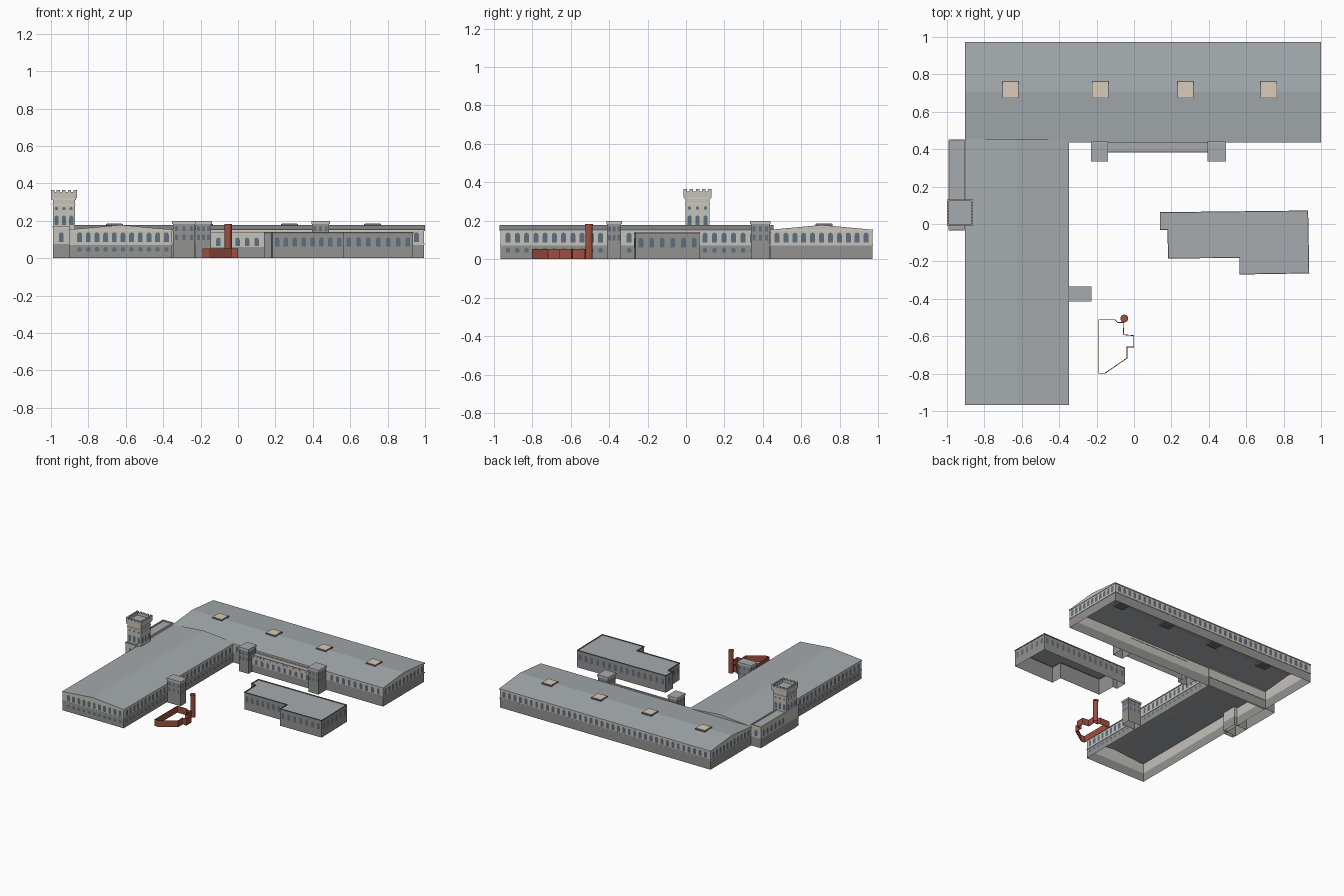
import bpy
from math import cos, sin, pi, hypot
from mathutils import Vector

if "Cube" in bpy.data.objects:
    bpy.data.objects.remove(bpy.data.objects["Cube"])


def material(name, r, g, b):
    m = bpy.data.materials.new(name)
    m.diffuse_color = (r, g, b, 1)
    m.use_nodes = True
    m.node_tree.nodes["Principled BSDF"].inputs["Base Color"].default_value = m.diffuse_color
    return m


BASE = material("grey_masonry", 0.29, 0.29, 0.285)
STONE = material("light_stone", 0.56, 0.54, 0.50)
ROOF = material("roof_metal", 0.38, 0.41, 0.43)
GLASS = material("window_glass", 0.11, 0.16, 0.21)
TRIM = material("dark_trim", 0.16, 0.16, 0.16)
BRICK = material("brick", 0.34, 0.08, 0.05)
CREAM = material("cream_cap", 0.69, 0.60, 0.48)


def mesh(name, verts, faces, mat):
    me = bpy.data.meshes.new(name)
    me.from_pydata([tuple(v) for v in verts], [], faces)
    me.materials.append(mat)
    ob = bpy.data.objects.new(name, me)
    bpy.context.collection.objects.link(ob)
    return ob


def rect(x0, y0, x1, y1):
    return [(x0, y0), (x1, y0), (x1, y1), (x0, y1)]


def outset(pts, d):
    """Mitred offset of a counter-clockwise outline."""
    out = []
    for i, p in enumerate(pts):
        p = Vector(p)
        a = (p - Vector(pts[i - 1])).normalized()
        b = (Vector(pts[(i + 1) % len(pts)]) - p).normalized()
        na, nb = Vector((a.y, -a.x)), Vector((b.y, -b.x))
        out.append(tuple(p + (na + nb) * d / (1 + na.dot(nb))))
    return out


def walls(name, pts, z0, z1, mat):
    n = len(pts)
    v = [(x, y, z) for z in (z0, z1) for x, y in pts]
    mesh(name, v, [(i, (i + 1) % n, n + (i + 1) % n, n + i) for i in range(n)], mat)


def cap(name, pts, z, mat):
    mesh(name, [(x, y, z) for x, y in pts], [tuple(range(len(pts)))], mat)


def band(name, pts, d_in, d_out, z0, z1, mat):
    """Closed ring with a rectangular section following an outline."""
    o, q, n = outset(pts, d_out), outset(pts, d_in), len(pts)
    v = [(x, y, z) for loop, z in ((o, z0), (o, z1), (q, z1), (q, z0)) for x, y in loop]
    f = []
    for k in range(4):
        for i in range(n):
            j, m = (i + 1) % n, (k + 1) % 4
            f.append((k * n + i, k * n + j, m * n + j, m * n + i))
    mesh(name, v, f, mat)


def boxes(name, specs, mat):
    v, f = [], []
    for x0, y0, z0, x1, y1, z1 in specs:
        s = len(v)
        v += [(x, y, z) for z in (z0, z1) for x, y in rect(x0, y0, x1, y1)]
        f += [tuple(s + i for i in q) for q in ((3, 2, 1, 0), (4, 5, 6, 7), (0, 1, 5, 4),
                                               (1, 2, 6, 5), (2, 3, 7, 6), (3, 0, 4, 7))]
    mesh(name, v, f, mat)


def windows(name, a, b, n, z0, z1, w, out=0.0015):
    """Row of n round-headed windows on the wall from a to b (outside on the right)."""
    L = hypot(b[0] - a[0], b[1] - a[1])
    d = Vector(((b[0] - a[0]) / L, (b[1] - a[1]) / L))
    nrm = Vector((d.y, -d.x))
    prof = [(-w / 2, z0), (w / 2, z0)]
    prof += [(w / 2 * cos(pi * k / 6), z1 - w / 2 + w / 2 * sin(pi * k / 6)) for k in range(7)]
    v, f = [], []
    for i in range(n):
        c = Vector(a) + d * L * (i + 0.5) / n + nrm * out
        f.append(tuple(range(len(v), len(v) + len(prof))))
        v += [(c.x + d.x * s, c.y + d.y * s, z) for s, z in prof]
    mesh(name, v, f, GLASS)


EAVE, RIDGE, SPLIT = 0.153, 0.178, 0.075


def hall(name, x0, y0, x1, y1, along_x):
    """Open-bottomed hall: masonry base, stone upper wall, shallow gable roof."""
    o = rect(x0, y0, x1, y1)
    walls(name + "_base", o, 0, SPLIT, BASE)
    walls(name + "_upper_wall", o, SPLIT, EAVE, STONE)
    band(name + "_string_course", o, 0, 0.003, SPLIT - 0.003, SPLIT + 0.003, STONE)
    band(name + "_cornice", o, 0, 0.004, EAVE - 0.007, EAVE, CREAM)
    e = outset(o, 0.004)
    v = [(x, y, EAVE) for x, y in e]
    if along_x:
        ym = (y0 + y1) / 2
        v += [(e[0][0], ym, RIDGE), (e[1][0], ym, RIDGE)]
        slopes, gables = [(0, 1, 5, 4), (2, 3, 4, 5)], [(1, 2, 5), (3, 0, 4)]
    else:
        xm = (x0 + x1) / 2
        v += [(xm, e[0][1], RIDGE), (xm, e[2][1], RIDGE)]
        slopes, gables = [(1, 2, 5, 4), (3, 0, 4, 5)], [(0, 1, 4), (2, 3, 5)]
    mesh(name + "_roof", v, slopes, ROOF)
    mesh(name + "_gables", v, gables, STONE)


# North hall with windows and skylights
hall("north_hall", -0.90, 0.44, 0.995, 0.97, True)
windows("north_hall_east_windows", (0.995, 0.45), (0.995, 0.96), 11, 0.088, 0.138, 0.026)
windows("north_hall_north_windows", (0.98, 0.97), (-0.88, 0.97), 38, 0.088, 0.138, 0.026)
windows("north_hall_west_windows", (-0.90, 0.96), (-0.90, 0.46), 11, 0.088, 0.138, 0.026)
windows("north_hall_south_windows", (0.51, 0.44), (0.98, 0.44), 9, 0.088, 0.138, 0.026)
windows("north_hall_inner_windows", (-0.34, 0.44), (-0.24, 0.44), 2, 0.088, 0.138, 0.026)
for x in (-0.66, -0.18, 0.275, 0.72):
    boxes("skylight_curb", [(x - .045, .673, .165, x + .045, .763, .182)], TRIM)
    boxes("skylight_top", [(x - .041, .677, .18, x + .041, .759, .185)], CREAM)

# West hall with two window rows
hall("west_hall", -0.90, -0.965, -0.352, 0.451, False)
for z0, z1, w, tag in ((0.088, 0.138, 0.026, "upper"), (0.036, 0.06, 0.022, "lower")):
    windows(f"west_hall_south_{tag}_windows", (-0.87, -0.965), (-0.36, -0.965), 11, z0, z1, w)
    windows(f"west_hall_east_{tag}_windows_a", (-0.352, -0.95), (-0.352, -0.42), 11, z0, z1, w)
    windows(f"west_hall_east_{tag}_windows_b", (-0.352, -0.32), (-0.352, 0.42), 15, z0, z1, w)
    windows(f"west_hall_west_{tag}_windows", (-0.90, -0.05), (-0.90, -0.95), 18, z0, z1, w)

# Low annex along the west side
annex = rect(-0.988, -0.032, -0.90, 0.45)
walls("annex_base", annex, 0, SPLIT, BASE)
walls("annex_upper_wall", annex, SPLIT, 0.17, STONE)
cap("annex_roof", annex, 0.163, ROOF)
band("annex_parapet", annex, -0.005, 0.003, 0.163, 0.172, CREAM)
windows("annex_south_window", (-0.98, -0.032), (-0.91, -0.032), 1, 0.088, 0.138, 0.024)
windows("annex_west_windows", (-0.988, 0.44), (-0.988, 0.14), 6, 0.088, 0.138, 0.024)
windows("annex_north_window", (-0.91, 0.45), (-0.98, 0.45), 1, 0.088, 0.138, 0.024)

# Crenellated tower
tx0, ty0, tx1, ty1 = -0.990, -0.002, -0.872, 0.122
tower = rect(tx0, ty0, tx1, ty1)
walls("tower_base", tower, 0, SPLIT, BASE)
walls("tower_shaft", tower, SPLIT, 0.32, STONE)
band("tower_string_course", tower, 0, 0.003, 0.285, 0.291, CREAM)
band("tower_corbel", tower, 0, 0.006, 0.312, 0.322, CREAM)
band("tower_parapet", tower, 0, 0.010, 0.322, 0.353, STONE)
cap("tower_roof", tower, 0.335, ROOF)
for i in range(4):
    a, b = tower[i], tower[(i + 1) % 4]
    windows("tower_belfry_windows", a, b, 3, 0.178, 0.228, 0.022)
    windows("tower_small_windows", a, b, 3, 0.258, 0.275, 0.016)
ox0, oy0, ox1, oy1 = tx0 - .01, ty0 - .01, tx1 + .01, ty1 + .01
m = []
for i in range(5):
    x = ox0 + (ox1 - ox0 - 0.018) * i / 4
    y = oy0 + (oy1 - oy0 - 0.018) * i / 4
    m += [(x, oy0, .353, x + .018, oy0 + .01, .365), (x, oy1 - .01, .353, x + .018, oy1, .365)]
    m += [(ox0, y, .353, ox0 + .01, y + .018, .365), (ox1 - .01, y, .353, ox1, y + .018, .365)]
boxes("tower_merlons", m, STONE)


# Square stair turrets
def turret(name, x0, y0, x1, y1):
    o = rect(x0, y0, x1, y1)
    walls(name + "_walls", o, 0, 0.19, BASE)
    band(name + "_cap_band", o, 0, 0.004, 0.183, 0.199, STONE)
    cap(name + "_roof", outset(o, 0.004), 0.199, ROOF)
    for i in range(4):
        a, b = o[i], o[(i + 1) % 4]
        windows(name + "_upper_windows", a, b, 3, 0.145, 0.172, 0.016)
        windows(name + "_mid_windows", a, b, 3, 0.098, 0.128, 0.016)


turret("south_turret", -0.348, -0.41, -0.230, -0.337)
turret("inner_turret", -0.226, 0.338, -0.144, 0.436)
turret("east_turret", 0.396, 0.338, 0.487, 0.436)

# Link gallery between the two northern turrets
link = rect(-0.144, 0.385, 0.396, 0.44)
walls("link_base", link, 0, 0.06, BASE)
walls("link_upper_wall", link, 0.06, 0.138, STONE)
cap("link_roof", link, 0.13, ROOF)
band("link_parapet", link, -0.004, 0.003, 0.133, 0.139, CREAM)
windows("link_windows", (-0.13, 0.385), (0.38, 0.385), 10, 0.065, 0.11, 0.024)
boxes("link_dentils", [(-.138 + k * .0295, .381, .122, -.126 + k * .0295, .386, .134)
                       for k in range(18)], STONE)

# Detached centre building
plan = [(0.14, -0.03), (0.18, -0.03), (0.185, -0.182), (0.565, -0.18), (0.565, -0.268),
        (0.935, -0.262), (0.929, 0.07), (0.14, 0.061)]
walls("centre_building_walls", plan, 0, 0.139, BASE)
cap("centre_building_roof", plan, 0.134, ROOF)
band("centre_building_parapet", plan, -0.003, 0.002, 0.131, 0.14, TRIM)
for i, n in {2: 8, 4: 7, 5: 6, 6: 15, 1: 3, 7: 1, 3: 1}.items():
    a, b = plan[i], plan[(i + 1) % len(plan)]
    windows("centre_building_windows", a, b, n, 0.062, 0.112, 0.024)

# Roofless brick enclosure and chimney
yard = [(-0.19, -0.80), (-0.155, -0.80), (-0.035, -0.718), (-0.035, -0.66), (0.0, -0.66),
        (0.0, -0.595), (-0.055, -0.59), (-0.052, -0.525), (-0.085, -0.525),
        (-0.10, -0.51), (-0.19, -0.51)]
band("brick_enclosure", yard, -0.004, 0, 0, 0.053, BRICK)
stack = [(-0.052 + 0.019 * cos(pi * k / 6), -0.505 + 0.019 * sin(pi * k / 6)) for k in range(12)]
walls("chimney_shaft", stack, 0, 0.182, BRICK)
cap("chimney_top", stack, 0.182, BRICK)
band("chimney_collar", stack, 0, 0.002, 0.172, 0.183, BRICK)
